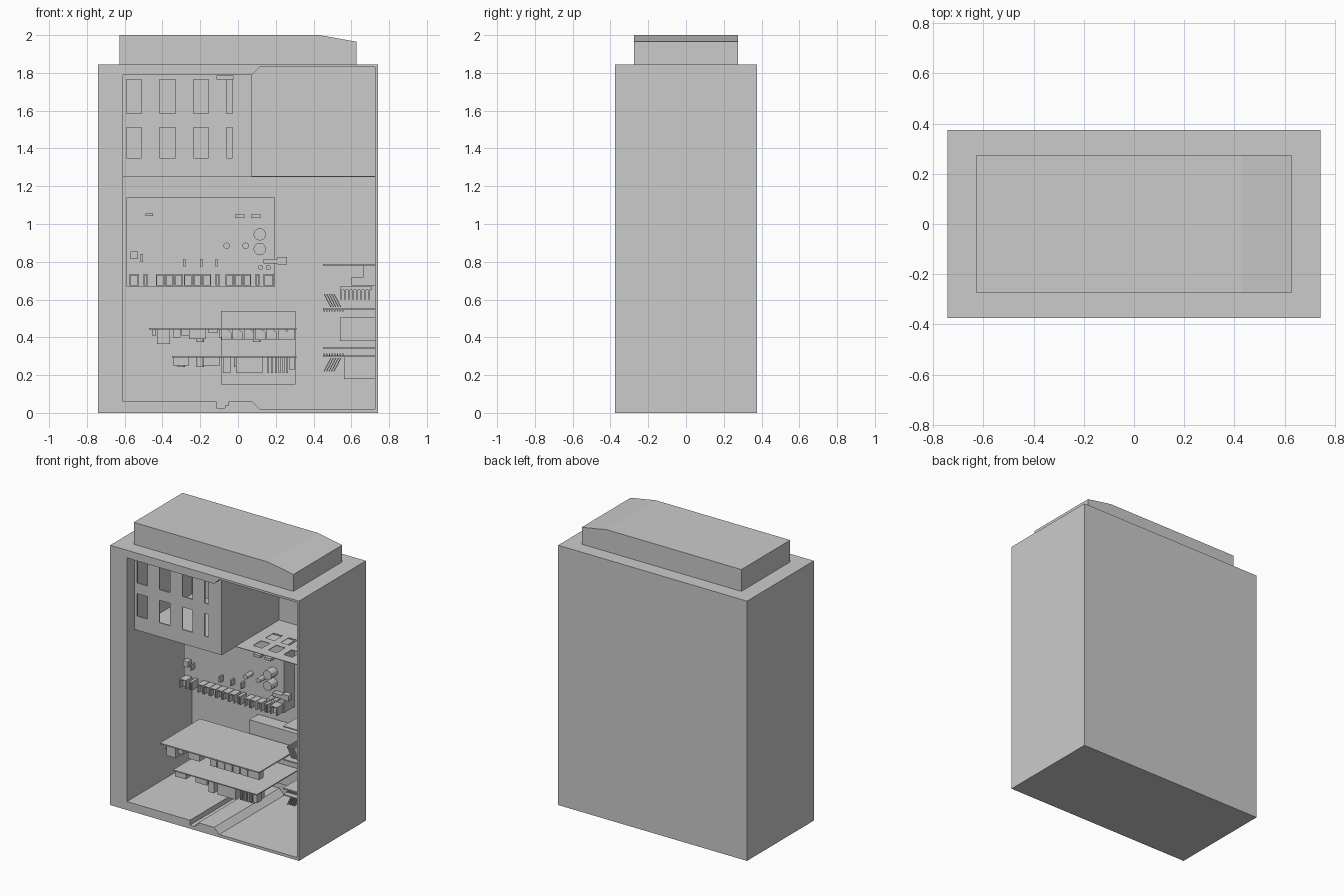
import bpy, bmesh, math
from mathutils import Matrix, Vector

if "Cube" in bpy.data.objects:
    bpy.data.objects.remove(bpy.data.objects["Cube"])

BACK = 0.355   # inner face of the rear wall


def finish(name, bm):
    bmesh.ops.recalc_face_normals(bm, faces=bm.faces[:])
    me = bpy.data.meshes.new(name)
    bm.to_mesh(me)
    bm.free()
    ob = bpy.data.objects.new(name, me)
    bpy.context.collection.objects.link(ob)
    return ob


def add_box(bm, x0, x1, y0, y1, z0, z1):
    m = Matrix.Translation(((x0 + x1) / 2, (y0 + y1) / 2, (z0 + z1) / 2))
    bmesh.ops.create_cube(bm, size=1, matrix=m @ Matrix.Diagonal((x1 - x0, y1 - y0, z1 - z0, 1)))


def boxes(name, items):
    bm = bmesh.new()
    for b in items:
        add_box(bm, *b)
    return finish(name, bm)


def add_prism(bm, pts, y0, y1):
    f = bm.faces.new([bm.verts.new((x, y0, z)) for x, z in pts])
    ext = bmesh.ops.extrude_face_region(bm, geom=[f], use_keep_orig=True)
    bmesh.ops.translate(bm, vec=(0, y1 - y0, 0),
                        verts=[v for v in ext['geom'] if isinstance(v, bmesh.types.BMVert)])


def prism(name, pts, y0, y1):
    bm = bmesh.new()
    add_prism(bm, pts, y0, y1)
    return finish(name, bm)


def cut(ob, cutter):
    mod = ob.modifiers.new("cut", 'BOOLEAN')
    mod.operation, mod.solver, mod.object = 'DIFFERENCE', 'EXACT', cutter
    dg = bpy.context.evaluated_depsgraph_get()
    me = bpy.data.meshes.new_from_object(ob.evaluated_get(dg))
    ob.modifiers.clear()
    ob.data = me
    bpy.data.objects.remove(cutter)


def cylinders(name, items, axis, sides=12):
    # each item: centre of the cylinder, radius, length
    bm = bmesh.new()
    rot = Matrix.Rotation(math.pi / 2, 4, 'X') if axis == 'Y' else Matrix()
    for c, r, h in items:
        bmesh.ops.create_cone(bm, cap_ends=True, segments=sides, radius1=r, radius2=r,
                              depth=h, matrix=Matrix.Translation(c) @ rot)
    return finish(name, bm)


# Cabinet with stepped front opening
cabinet = boxes("cabinet", [(-.742, .742, -.375, .375, 0, 1.845)])
opening = [(-.61, .06), (-.115, .06), (-.115, .025), (-.07, .025), (-.07, .04), (-.05, .04),
           (-.05, .06), (.075, .06), (.115, .02), (.725, .02), (.725, 1.83), (.115, 1.83),
           (.075, 1.79), (-.61, 1.79)]
cut(cabinet, prism("opening_cutter", opening, -.45, BACK))

# Cap on top with sloped end
prism("top_cap", [(-.627, 1.845), (.627, 1.845), (.627, 1.965), (.432, 2), (-.627, 2)], -.274, .274)

# Drive cage: windowed front, side and floor
front = boxes("cage_front", [(-.61, .075, -.29, -.28, 1.25, 1.79)])
columns = [(-.59, -.51), (-.415, -.33), (-.235, -.155), (-.06, -.03)]
rows = [(1.35, 1.51), (1.585, 1.765)]
cut(front, boxes("window_cutter", [(a, b, -.4, -.2, c, d) for a, b in columns for c, d in rows]))
boxes("cage_side", [(.067, .075, -.28, BACK, 1.25, 1.79)])
boxes("cage_floor", [(-.61, .067, -.28, BACK, 1.25, 1.256)])
boxes("cage_latch", [(-.115, -.025, -.3, -.29, 1.765, 1.785)])

# Slotted shelf right of the cage
shelf = boxes("shelf", [(.075, .725, -.135, BACK, 1.25, 1.254)])
cut(shelf, boxes("slot_cutter", [(x, x + .07, y, y + .09, 1.2, 1.3)
                                 for x in (.16, .28, .40, .52, .63) for y in (-.06, .08)]))

# Main circuit board on the rear wall
F = .235
boxes("main_board", [(-.59, .195, F, BACK, .67, 1.14)])
sockets = [(-.575, -.525), (-.5, -.478), (-.12, -.097), (.092, .115), (.135, .19)]
sockets += [(-.435 + .0495 * i, -.39 + .0495 * i) for i in range(6)]
sockets += [(-.065 + .046 * i, -.022 + .046 * i) for i in range(3)]
items = []
for a, b in sockets:      # hollow block facing forwards
    t = min(.007, (b - a) / 4)
    items += [(a, b, F - .04, F, .675, .735), (a, a + t, F - .07, F - .04, .675, .735),
              (b - t, b, F - .07, F - .04, .675, .735), (a, b, F - .07, F - .04, .728, .735)]
boxes("main_board_sockets", items)
chips = [(-.57, -.53, .815, .855), (-.515, -.503, .8, .84), (-.29, -.278, .775, .815),
         (-.2, -.188, .775, .815), (-.12, -.108, .775, .815), (-.49, -.45, 1.043, 1.056),
         (-.015, .035, 1.033, 1.05), (.07, .12, 1.033, 1.05), (.135, .21, .79, .815),
         (.21, .26, .785, .825)]
boxes("main_board_chips", [(a, b, F - .04, F, c, d) for a, b, c, d in chips])
cylinders("main_board_capacitors",
          [((x, F - .035, z), r, .07) for x, z, r in
           [(.115, .945, .033), (.115, .867, .033), (-.06, .885, .017), (.04, .885, .017),
            (.12, .77, .013), (.16, .77, .013)]], 'Y')

# Box on the lower rear wall
boxes("rear_box", [(-.09, .305, .255, BACK, .15, .54)])

# Upper hanging board with parts on its underside
boxes("upper_board", [(-.47, .31, -.205, .245, .441, .449)])
bm = bmesh.new()
for i in range(6):
    x = -.088 + .06 * i
    add_prism(bm, [(x, .441), (x, .385), (x + .054, .385), (x + .054, .425), (x + .035, .441)],
              -.19, -.12)
finish("upper_board_sockets", bm)
boxes("upper_board_parts", [(-.455, -.435, -.19, -.15, .41, .441), (-.43, -.36, -.19, -.12, .365, .441),
                            (-.345, -.305, -.18, -.14, .4, .441), (-.26, -.17, -.19, -.13, .39, .441),
                            (-.16, -.105, -.17, -.13, .425, .441), (-.3, -.24, .05, .11, .41, .441),
                            (-.1, .0, .05, .12, .4, .441), (.26, .3, -.19, -.14, .385, .441)])
cylinders("upper_board_capacitors", [((x, y, .408), .02, .066) for x in (-.4, -.2, .1) for y in (-.05, .15)], 'Z')

# Lower hanging board with parts on its underside
boxes("lower_board", [(-.35, .31, -.23, .245, .293, .3)])
boxes("lower_board_parts", [(-.345, -.26, -.215, -.16, .25, .293), (-.185, -.095, -.215, -.17, .25, .293),
                            (-.08, -.04, -.215, -.15, .21, .293), (-.01, .13, -.215, -.09, .21, .293),
                            (.27, .3, -.215, -.16, .23, .293)])
boxes("lower_board_heatsink", [(.155 + .02 * i, .165 + .02 * i, -.2, -.08, .21, .293) for i in range(6)])
cylinders("lower_board_capacitors", [((x, y, .268), .02, .05) for x in (-.3, -.2, .0) for y in (-.1, .1)], 'Z')

# Expansion cards on the right wall
CY0, CY1 = -.135, .25
for i, z in enumerate((.785, .55, .345, .3)):
    boxes(f"side_card_{i + 1}", [(.45, .725, CY0, CY1, z - .004, z + .004)])
boxes("side_card_boxes", [(.665, .725, -.1, .2, .72, .781), (.6, .725, -.1, .2, .675, .72),
                          (.54, .71, -.1, .2, .65, .668), (.54, .725, -.1, .2, .38, .505),
                          (.56, .725, -.1, .2, .18, .296)])
boxes("side_card_fins", [(.54 + .021 * i, .549 + .021 * i, -.1, .2, .6, .65) for i in range(8)])

# Leaning fins and pin rows beside the cards
bm = bmesh.new()
for i in range(5):
    x = .453 + .013 * i
    for z_root, z_tip in ((.56, .63), (.29, .22)):
        add_prism(bm, [(x + .036, z_root), (x + .042, z_root), (x + .006, z_tip), (x, z_tip)], -.1, .1)
finish("leaning_fins", bm)
boxes("pin_rows", [(.453 + .014 * i, .46 + .014 * i, -.1, -.09, z, z + .01)
                   for i in range(8) for z in (.536, .305)])
